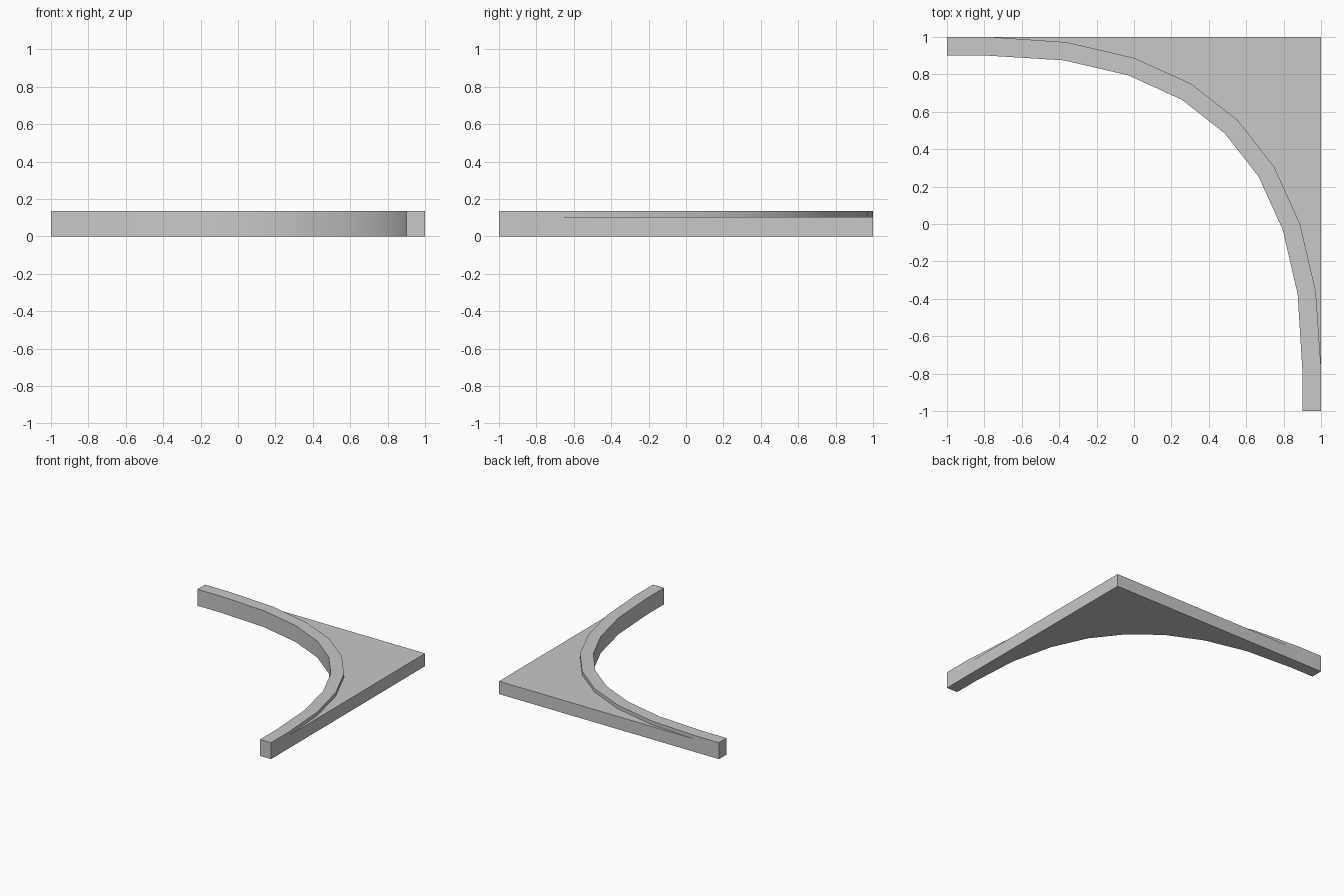
import bpy
import bmesh
import math

cube = bpy.data.objects.get("Cube")
if cube:
    bpy.data.objects.remove(cube, do_unlink=True)

grey = bpy.data.materials.new("plain grey")
grey.use_nodes = True
colour = (0.58, 0.58, 0.58, 1)
grey.diffuse_color = colour
grey.node_tree.nodes["Principled BSDF"].inputs["Base Color"].default_value = colour

RIM_HEIGHT = 0.135
SLAB_HEIGHT = 0.105


def full_arc(half):
    """Mirror half an arc across the diagonal x = y; the last point lies on it."""
    return half + [(y, x) for x, y in reversed(half[:-1])]


def extrude_outlines(name, outlines, height):
    """Raise neighbouring flat outlines into one closed solid."""
    bm = bmesh.new()
    for outline in outlines:
        bm.faces.new([bm.verts.new((x, y, 0)) for x, y in outline])
    bmesh.ops.remove_doubles(bm, verts=bm.verts, dist=0.0005)
    result = bmesh.ops.extrude_face_region(bm, geom=bm.faces[:], use_keep_orig=True)
    top = [v for v in result["geom"] if isinstance(v, bmesh.types.BMVert)]
    bmesh.ops.translate(bm, verts=top, vec=(0, 0, height))
    bmesh.ops.recalc_face_normals(bm, faces=bm.faces)
    mesh = bpy.data.meshes.new(name)
    bm.to_mesh(mesh)
    bm.free()
    mesh.materials.append(grey)
    obj = bpy.data.objects.new(name, mesh)
    bpy.context.collection.objects.link(obj)
    bpy.ops.object.select_all(action="DESELECT")
    obj.select_set(True)
    bpy.context.view_layer.objects.active = obj
    bpy.ops.object.shade_smooth_by_angle(angle=math.radians(30))
    return obj


# Inner and outer edges of the curved rim
inner = full_arc([(-1, 0.9), (-0.78, 0.9), (-0.375, 0.875), (-0.03, 0.795),
                  (0.255, 0.665), (0.485, 0.485)])
outer = full_arc([(-1, 1), (-0.77, 1), (-0.36, 0.972), (0, 0.888),
                  (0.305, 0.75), (0.555, 0.555)])

# Raised rim, one block per arc segment
segments = [(inner[i], inner[i + 1], outer[i + 1], outer[i])
            for i in range(len(inner) - 1)]
extrude_outlines("curved_rim", segments, RIM_HEIGHT)

# Lower slab filling the corner behind the rim
extrude_outlines("corner_slab", [outer[1:-1] + [(1, 1)]], SLAB_HEIGHT)
